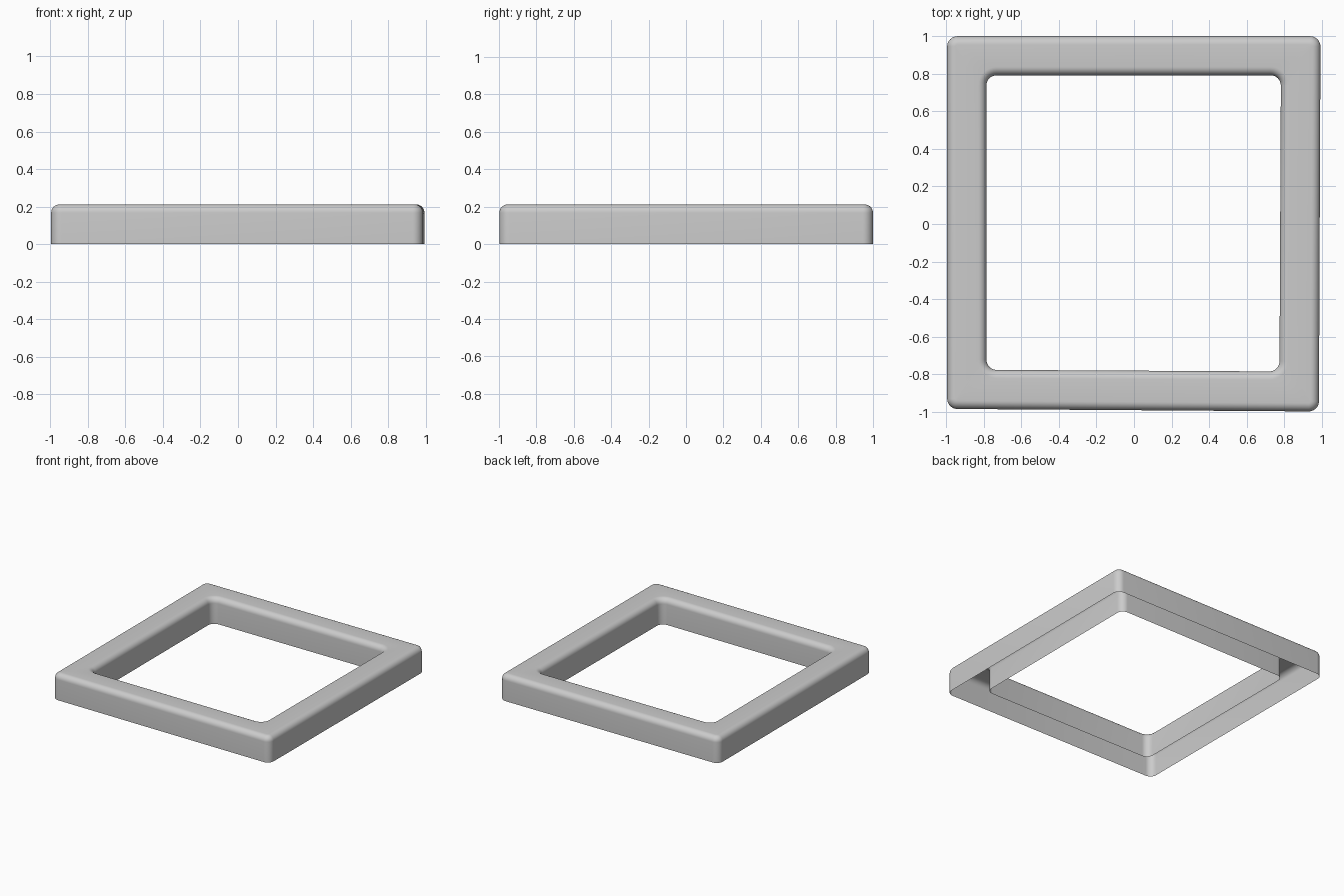
import bpy, bmesh, math

if "Cube" in bpy.data.objects:
    bpy.data.objects.remove(bpy.data.objects["Cube"])

HEIGHT, FILLET, CORNER_R, STEPS = 0.212, 0.045, 0.055, 8

# Plan corners (counter-clockwise from the +x +y one); the frame is slightly out of square
OUTER = [(0.993, 1.0), (-0.995, 1.0), (-0.995, -0.985), (0.985, -0.998)]
INNER = [(0.782, 0.792), (-0.786, 0.792), (-0.786, -0.777), (0.775, -0.785)]
SIGNS = [(1, 1), (-1, 1), (-1, -1), (1, -1)]


def ring(bm, corners, grow, z):
    """Rounded-rectangle loop of vertices, offset outwards by grow."""
    verts = []
    r = CORNER_R + grow
    for k, ((x, y), (sx, sy)) in enumerate(zip(corners, SIGNS)):
        cx, cy = x - sx * CORNER_R, y - sy * CORNER_R
        for s in range(STEPS + 1):
            a = math.pi / 2 * (k + s / STEPS)
            verts.append(bm.verts.new((cx + r * math.cos(a), cy + r * math.sin(a), z)))
    return verts


# Fillet section: (inset, z) from the wall to the flat top
arc = [(FILLET * (1 - math.cos(a)), HEIGHT - FILLET * (1 - math.sin(a)))
       for a in (math.pi / 2 * i / STEPS for i in range(STEPS + 1))]

# Open-bottomed channel: outer wall, filleted top, inner wall
bm = bmesh.new()
rings = [ring(bm, OUTER, 0, 0)]
rings += [ring(bm, OUTER, -d, z) for d, z in arc]
rings += [ring(bm, INNER, d, z) for d, z in reversed(arc)]
rings.append(ring(bm, INNER, 0, 0))
for a, b in zip(rings, rings[1:]):
    n = len(a)
    for i in range(n):
        j = (i + 1) % n
        bm.faces.new((a[i], a[j], b[j], b[i])).smooth = True

mesh = bpy.data.meshes.new("square_frame")
bm.to_mesh(mesh)
bm.free()
frame = bpy.data.objects.new("square_frame", mesh)
bpy.context.collection.objects.link(frame)
